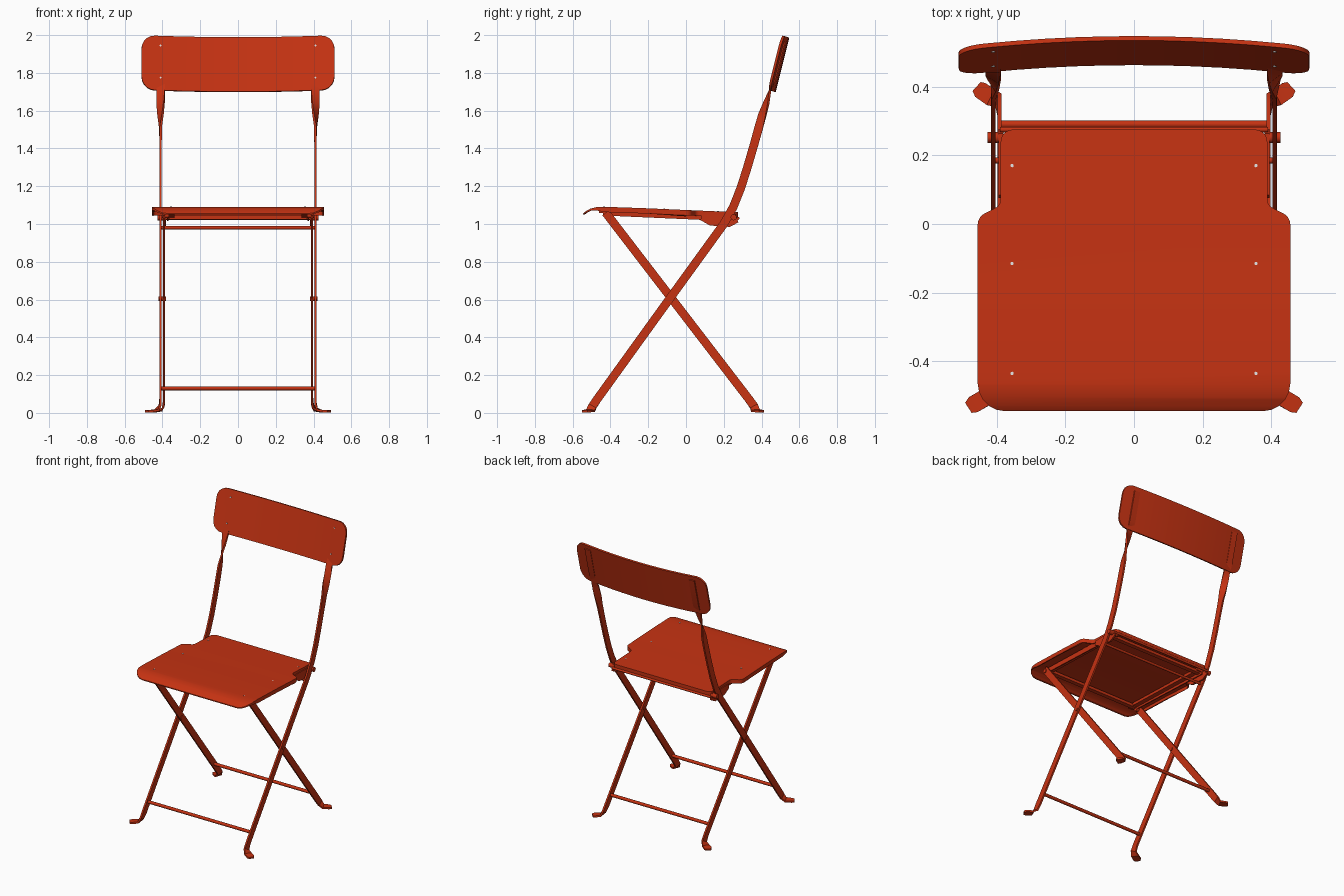
import bpy, bmesh, math
from mathutils import Vector

cube = bpy.data.objects.get("Cube")
if cube:
    bpy.data.objects.remove(cube, do_unlink=True)


def material(name, rgb):
    m = bpy.data.materials.new(name)
    m.use_nodes = True
    m.diffuse_color = (*rgb, 1)
    node = next(n for n in m.node_tree.nodes if n.type == 'BSDF_PRINCIPLED')
    node.inputs["Base Color"].default_value = (*rgb, 1)
    return m


RED = material("red lacquer", (0.56, 0.032, 0.006))
PALE = material("pale rivet", (0.85, 0.85, 0.85))


def finish(bm, name, mat=RED, shell=0):
    me = bpy.data.meshes.new(name)
    bm.to_mesh(me)
    bm.free()
    ob = bpy.data.objects.new(name, me)
    bpy.context.collection.objects.link(ob)
    me.materials.append(mat)
    bpy.ops.object.select_all(action='DESELECT')
    ob.select_set(True)
    bpy.context.view_layer.objects.active = ob
    if shell:
        mod = ob.modifiers.new("thickness", 'SOLIDIFY')
        mod.thickness, mod.offset = shell, -1
        bpy.ops.object.modifier_apply(modifier=mod.name)
    bpy.ops.object.shade_smooth_by_angle(angle=math.radians(35))
    return ob


def interp(table, t):
    for (a, va), (b, vb) in zip(table, table[1:]):
        if t <= b:
            return va + (vb - va) * (t - a) / (b - a)
    return table[-1][1]


def strap(name, sections, thick):
    """Sweep a flat bar through (point, width direction, width) sections."""
    bm = bmesh.new()
    pts = [Vector(s[0]) for s in sections]
    rings = []
    for i, (p, w, width) in enumerate(sections):
        tangent = (pts[min(i + 1, len(pts) - 1)] - pts[max(i - 1, 0)]).normalized()
        w = Vector(w)
        w = (w - tangent * w.dot(tangent)).normalized()
        n = tangent.cross(w) * thick / 2
        w = w * width / 2
        rings.append([bm.verts.new(pts[i] + a * w + b * n)
                      for a, b in ((-1, -1), (1, -1), (1, 1), (-1, 1))])
    for r, q in zip(rings, rings[1:]):
        for k in range(4):
            bm.faces.new((r[k], r[(k + 1) % 4], q[(k + 1) % 4], q[k]))
    bm.faces.new(rings[0])
    bm.faces.new(rings[-1])
    bmesh.ops.recalc_face_normals(bm, faces=bm.faces)
    return finish(bm, name)


def box(name, lo, hi):
    bm = bmesh.new()
    bmesh.ops.create_cube(bm, size=1)
    for v in bm.verts:
        v.co = [a + (b - a) * (c + 0.5) for a, b, c in zip(lo, hi, v.co)]
    return finish(bm, name)


def rod(name, a, b, radius, sides=12, mat=RED):
    a, b = Vector(a), Vector(b)
    bm = bmesh.new()
    bmesh.ops.create_cone(bm, cap_ends=True, segments=sides, radius1=radius,
                          radius2=radius, depth=(b - a).length)
    turn = (b - a).to_track_quat('Z', 'Y')
    for v in bm.verts:
        v.co = turn @ v.co + (a + b) / 2
    return finish(bm, name, mat)


def rounded_panel(corners, axis, cuts):
    """Flat outline of (x, y, radius) corners, cut into strips along an axis."""
    bm = bmesh.new()
    verts = [bm.verts.new((x, y, 0)) for x, y, r in corners]
    bm.faces.new(verts)
    for v, c in zip(verts, corners):
        bmesh.ops.bevel(bm, geom=[v], offset=c[2], segments=5, profile=0.5,
                        affect='VERTICES')
    normal = Vector((0, 0, 0))
    normal[axis] = 1
    for c in cuts:
        bmesh.ops.bisect_plane(bm, geom=bm.verts[:] + bm.edges[:] + bm.faces[:],
                               plane_co=normal * c, plane_no=normal)
    return bm


# Seat: pressed sheet with a rolled front and a turned-down rim
SEAT = [(-0.55, 1.052), (-0.53, 1.068), (-0.505, 1.082), (-0.47, 1.09),
        (-0.43, 1.091), (-0.2, 1.083), (0.0, 1.074), (0.28, 1.062)]
half = [(0.455, -0.545, 0.08), (0.455, 0.02, 0.02), (0.388, 0.055, 0.015), (0.388, 0.275, 0.035)]
outline = half + [(-x, y, r) for x, y, r in reversed(half)]
bm = rounded_panel(outline, 1, [y for y, z in SEAT[1:-1]])
for v in bm.verts:
    v.co.z = interp(SEAT, v.co.y)
rim = [e for e in bm.edges if e.is_boundary]
new = bmesh.ops.extrude_edge_only(bm, edges=rim)["geom"]
for v in new:
    if isinstance(v, bmesh.types.BMVert):
        v.co.z -= interp([(-0.55, 0.006), (-0.5, 0.012), (-0.43, 0.028), (0.3, 0.028)], v.co.y)
bmesh.ops.recalc_face_normals(bm, faces=bm.faces)
if max(bm.faces, key=lambda f: f.calc_area()).normal.z < 0:
    bmesh.ops.reverse_faces(bm, faces=bm.faces)
finish(bm, "seat", shell=0.008)


# Backrest: rounded board, bowed backwards and reclined
def back_y(x, z):
    return 0.432 + 0.03 * (1 - (x / 0.51) ** 2) + 0.25 * (z - 1.71)


bm = rounded_panel([(-0.51, 1.712, 0.07), (0.51, 1.712, 0.07), (0.51, 2.0, 0.07), (-0.51, 2.0, 0.07)],
                   0, [i * 0.085 for i in range(-5, 6)])
for v in bm.verts:
    x, z = v.co.x, v.co.y
    v.co = (x, back_y(x, z), z - 0.011 * (1 - (x / 0.51) ** 2))
finish(bm, "backrest", shell=0.013)

# Side profile of the long rail from foot to top: (y, z)
RAIL = [(-0.472, 0.07), (-0.09, 0.6), (0.2, 1.0), (0.25, 1.09), (0.29, 1.19),
        (0.325, 1.3), (0.36, 1.42), (0.385, 1.51), (0.405, 1.58),
        (0.425, 1.64), (0.446, 1.71), (0.468, 1.76), (0.52, 1.965)]

for s, side in ((1, "left"), (-1, "right")):
    # Long rail: splayed foot, straight leg, curved upright, twisted top
    secs = [((s * 0.482, -0.535, 0.008), (s * 0.6, 0.75, 0), 0.035),
            ((s * 0.468, -0.526, 0.009), (s * 0.6, 0.75, 0), 0.05),
            ((s * 0.432, -0.505, 0.012), (s * 0.5, 0.8, -0.1), 0.05),
            ((s * 0.413, -0.495, 0.035), (s * 0.15, 0.82, -0.5), 0.045)]
    for y, z in RAIL:
        twist = interp([(0, 0), (1.5, 0), (1.71, math.pi / 2), (2, math.pi / 2)], z)
        w = (s * math.sin(twist), math.cos(twist), -0.4 * math.cos(twist))
        secs.append(((s * 0.41, y, z), w, 0.045))
    strap(side + "_long_rail", secs, 0.012)

    # Short leg crossing behind it, with its own splayed foot
    strap(side + "_short_leg",
          [((s * 0.458, 0.4, 0.008), (s * -0.6, 0.7, 0), 0.035),
           ((s * 0.447, 0.39, 0.009), (s * -0.6, 0.7, 0), 0.05),
           ((s * 0.415, 0.368, 0.012), (s * -0.5, 0.8, 0.1), 0.05),
           ((s * 0.395, 0.36, 0.035), (s * -0.15, 0.8, 0.5), 0.045),
           ((s * 0.392, 0.335, 0.07), (0, 0.8, 0.6), 0.045),
           ((s * 0.392, -0.425, 1.06), (0, 0.8, 0.6), 0.045)], 0.012)

    # Runner and slide bracket under the seat
    strap(side + "_seat_runner", [((s * 0.355, -0.46, 1.068), (1, 0, 0), 0.04),
                                  ((s * 0.355, 0.24, 1.044), (1, 0, 0), 0.04)], 0.02)
    strap(side + "_runner_flange", [((s * 0.372, -0.44, 1.06), (0, 0, 1), 0.03),
                                    ((s * 0.372, 0.24, 1.03), (0, 0, 1), 0.03)], 0.008)
    strap(side + "_slide_bracket", [((s * 0.388, 0.08, 1.035), (0, 0, 1), 0.03),
                                    ((s * 0.388, 0.13, 1.022), (0, 0, 1), 0.06),
                                    ((s * 0.388, 0.23, 1.017), (0, 0, 1), 0.065),
                                    ((s * 0.388, 0.27, 1.03), (0, 0, 1), 0.045)], 0.012)
    rod(side + "_slide_bolt", (s * 0.38, 0.252, 1.035), (s * 0.426, 0.252, 1.035), 0.016)
    rod(side + "_cross_pivot", (s * 0.382, -0.085, 0.605), (s * 0.42, -0.085, 0.605), 0.012)
    rod(side + "_front_pivot", (s * 0.365, -0.42, 1.045), (s * 0.403, -0.42, 1.045), 0.014)

    # Rivets in the seat and backrest
    for y in (-0.435, -0.115, 0.17):
        z = interp(SEAT, y)
        rod(side + "_seat_rivet", (s * 0.355, y, z - 0.003), (s * 0.355, y, z + 0.002), 0.005, 8, PALE)
    for z in (1.775, 1.945):
        y = back_y(0.41, z)
        rod(side + "_back_rivet", (s * 0.41, y + 0.003, z), (s * 0.41, y - 0.002, z), 0.005, 8, PALE)

# Cross bars joining the two sides
for name, x, y, z, r in (("front_stretcher", 0.41, -0.43, 0.13, 0.011),
                         ("rear_stretcher", 0.392, 0.29, 0.13, 0.011),
                         ("upper_stretcher", 0.41, 0.185, 0.98, 0.009),
                         ("rear_seat_bar", 0.39, 0.275, 1.03, 0.008)):
    rod(name, (-x, y, z), (x, y, z), r)
box("front_seat_bar", (-0.365, -0.44, 1.05), (0.365, -0.41, 1.07))
box("back_seat_bar", (-0.365, 0.2, 1.025), (0.365, 0.23, 1.045))
